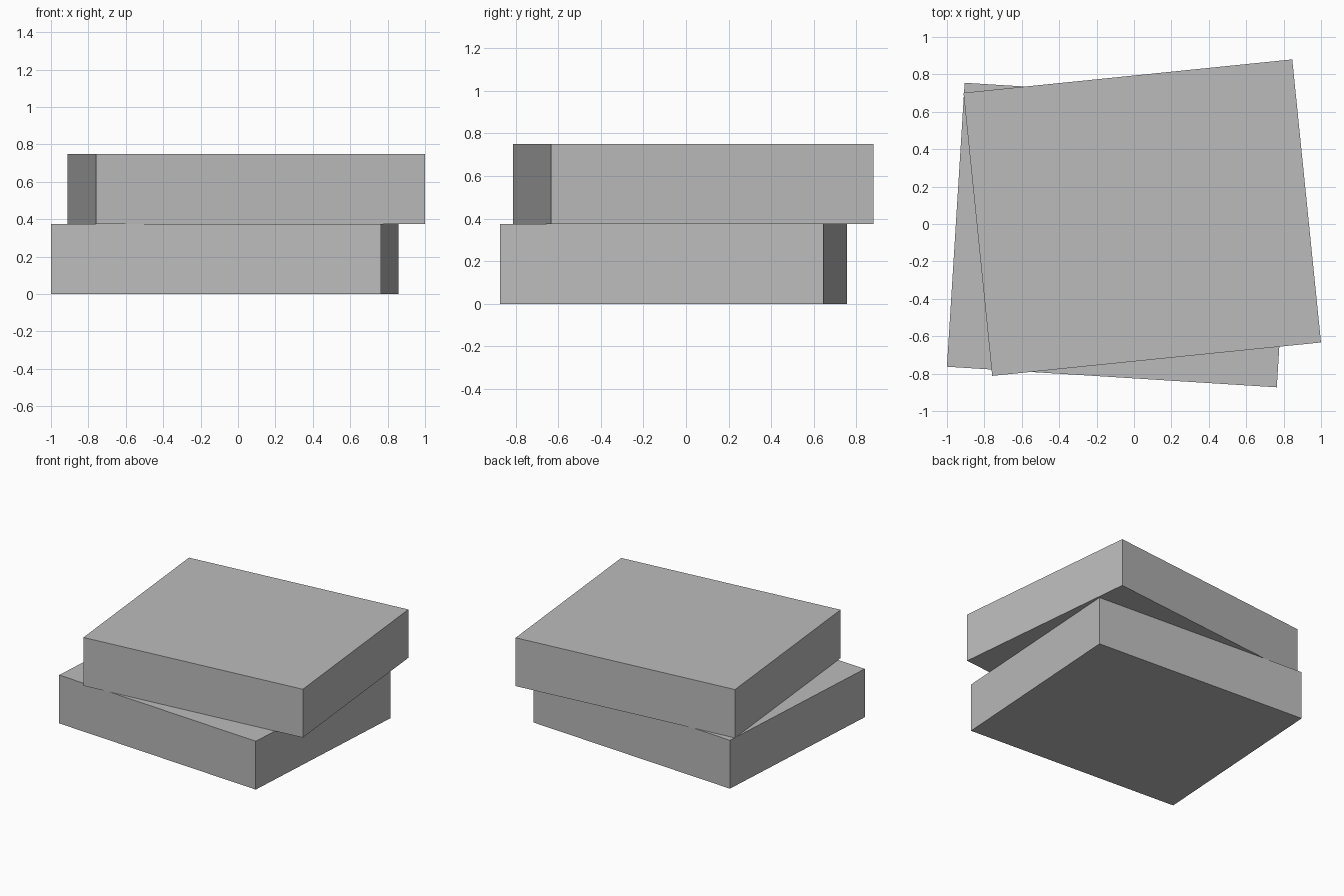
import bpy
import math

cube = bpy.data.objects.get("Cube")
if cube:
    bpy.data.objects.remove(cube, do_unlink=True)

grey = bpy.data.materials.new("plain grey")
grey.use_nodes = True
colour = (0.5, 0.5, 0.5, 1)
grey.diffuse_color = colour
grey.node_tree.nodes["Principled BSDF"].inputs["Base Color"].default_value = colour

WIDTH, DEPTH, HEIGHT = 1.767, 1.521, 0.375


def slab(name, x, y, base, degrees):
    """Flat-sided block resting at height base, turned about z."""
    bpy.ops.mesh.primitive_cube_add(size=1, location=(x, y, base + HEIGHT / 2))
    block = bpy.context.object
    block.name = name
    block.scale = (WIDTH, DEPTH, HEIGHT)
    block.rotation_euler.z = math.radians(degrees)
    block.data.materials.append(grey)
    return block


# Two equal slabs, stacked and twisted against each other
slab("lower_slab", -0.071, -0.059, 0, -3.57)
slab("upper_slab", 0.044, 0.034, HEIGHT, 5.8)
